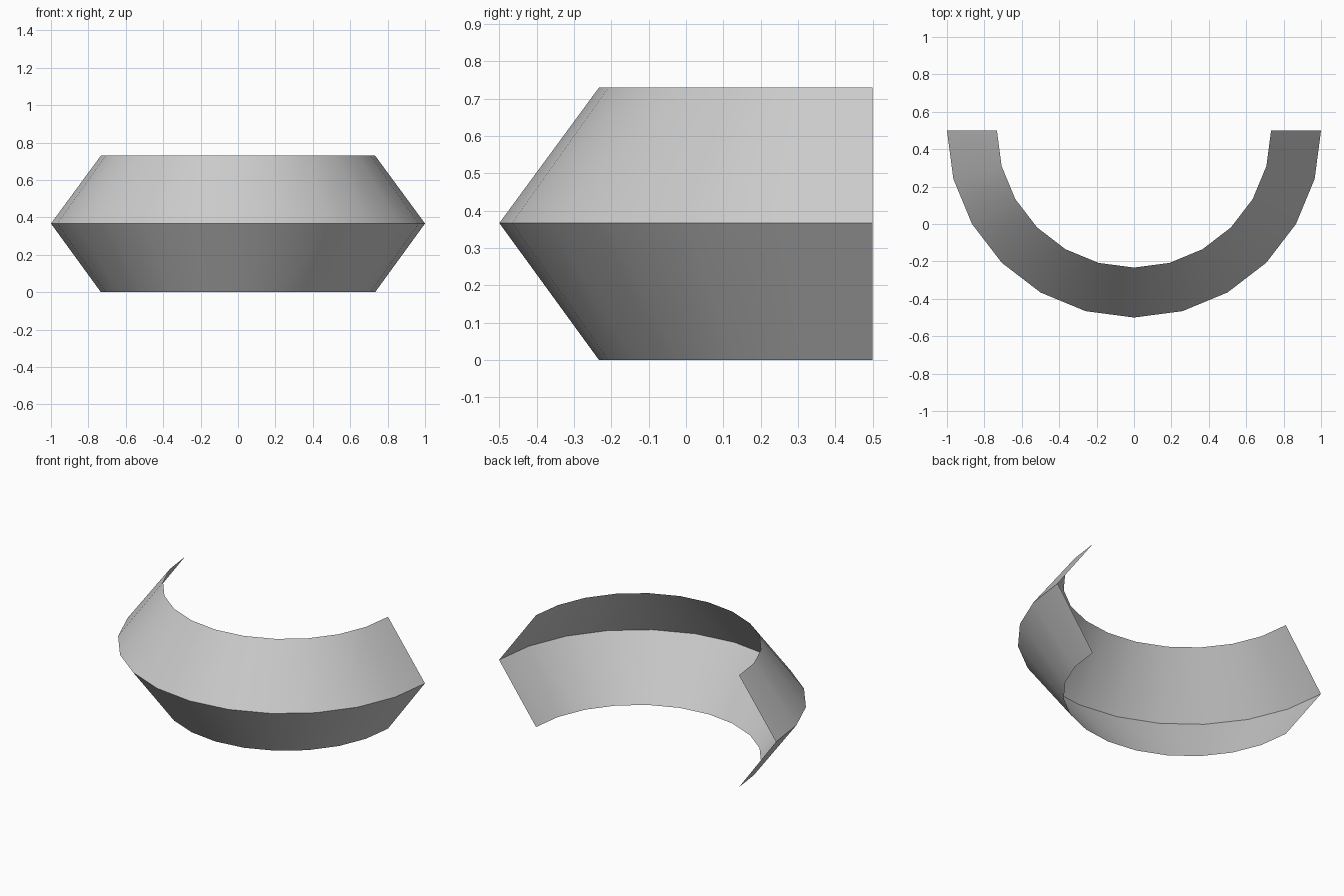
import bpy, bmesh, math
from mathutils import Vector

if "Cube" in bpy.data.objects:
    bpy.data.objects.remove(bpy.data.objects["Cube"])

# Single plain grey
grey = bpy.data.materials.new("plain grey")
grey.diffuse_color = (0.6, 0.6, 0.6, 1)
grey.use_nodes = True
grey.node_tree.nodes["Principled BSDF"].inputs["Base Color"].default_value = grey.diffuse_color

# V-shaped profile swept half a turn around a vertical axis
RIM, RIDGE, HEIGHT, SEGMENTS = 0.733, 1.0, 0.73, 12
AXIS = Vector((0, 0.5, 0))
profile = [(RIM, 0), (RIDGE, HEIGHT / 2 + 0.002), (RIM, HEIGHT)]

bm = bmesh.new()
verts = [bm.verts.new((AXIS.x - r, AXIS.y, z)) for r, z in profile]
edges = [bm.edges.new(pair) for pair in zip(verts, verts[1:])]
bmesh.ops.spin(bm, geom=verts + edges, cent=AXIS, axis=(0, 0, 1),
               angle=math.pi, steps=SEGMENTS)

# Faces point outward, away from the axis
bm.normal_update()
for f in bm.faces:
    f.smooth = True
    out = f.calc_center_median() - AXIS
    out.z = 0
    if f.normal.dot(out) < 0:
        f.normal_flip()

mesh = bpy.data.meshes.new("half_ring_band")
bm.to_mesh(mesh)
bm.free()
mesh.materials.append(grey)
band = bpy.data.objects.new("half_ring_band", mesh)
bpy.context.collection.objects.link(band)

# Smooth around the curve, crisp along the ridge
bpy.context.view_layer.objects.active = band
band.select_set(True)
bpy.ops.object.shade_smooth_by_angle(angle=math.radians(40))
